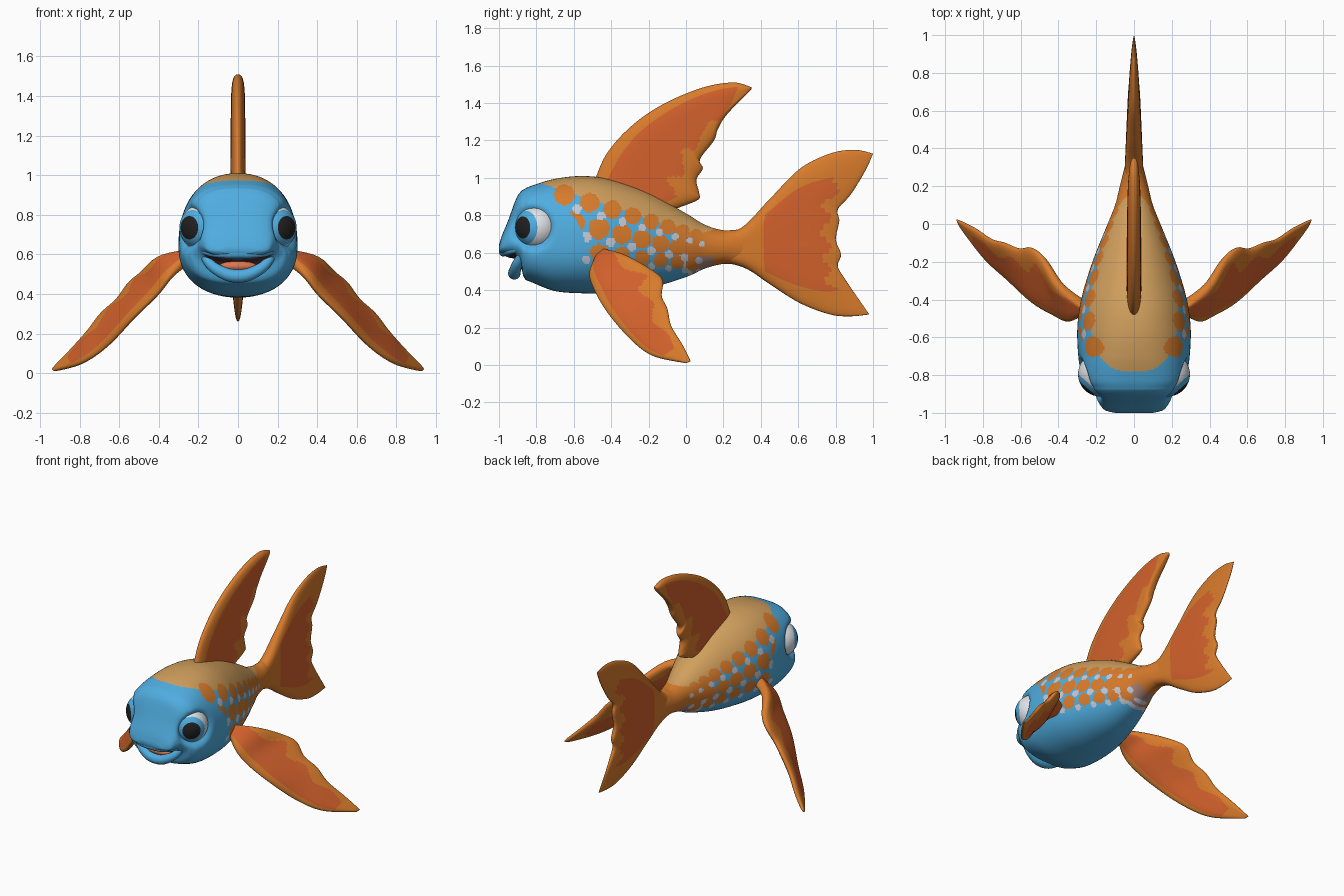
import bpy, bmesh, math
from mathutils import Vector

cube = bpy.data.objects.get("Cube")
if cube:
    bpy.data.objects.remove(cube, do_unlink=True)


def material(name, rgb):
    m = bpy.data.materials.new(name)
    m.use_nodes = True
    m.diffuse_color = (*rgb, 1)
    bsdf = next(n for n in m.node_tree.nodes if n.type == 'BSDF_PRINCIPLED')
    bsdf.inputs["Base Color"].default_value = (*rgb, 1)
    bsdf.inputs["Roughness"].default_value = .7
    return m


BLUE, TAN, ORANGE, DEEP, PALE, BLACK, WHITE, MOUTH, TONGUE, MAUVE = range(10)
MATS = [material("sky_blue", (.08, .42, .75)), material("tan", (.64, .35, .11)),
        material("orange", (.69, .2, .025)), material("deep_orange", (.65, .12, .025)),
        material("pale_grey", (.55, .59, .68)), material("pupil_black", (.015, .015, .015)),
        material("eye_white", (.75, .77, .8)), material("mouth_brown", (.1, .03, .025)),
        material("tongue_coral", (.72, .18, .08)), material("mauve", (.4, .22, .18))]


def finish(obj, slots=MATS):
    """Give the object its colours and smooth shading."""
    for m in slots:
        obj.data.materials.append(m)
    for p in obj.data.polygons:
        p.use_smooth = True
    return obj


def from_bmesh(name, bm):
    bmesh.ops.remove_doubles(bm, verts=bm.verts, dist=.0004)
    bmesh.ops.recalc_face_normals(bm, faces=bm.faces)
    mesh = bpy.data.meshes.new(name)
    bm.to_mesh(mesh)
    bm.free()
    obj = bpy.data.objects.new(name, mesh)
    bpy.context.collection.objects.link(obj)
    return finish(obj)


def spline(pts, u):
    """Smooth curve through pts, with u from 0 to 1."""
    n = len(pts) - 1
    f = min(max(u, 0), 1) * n
    i = min(int(f), n - 1)
    t = f - i
    quad = zip(pts[max(i - 1, 0)], pts[i], pts[i + 1], pts[min(i + 2, n)])
    return [b + .5 * t * (c - a + t * (2 * a - 5 * b + 4 * c - d + t * (3 * (b - c) + d - a)))
            for a, b, c, d in quad]


# Body sections: y, bottom, top, half width, height of widest point, squareness
SECTIONS = [(-1, .605, .64, .1, .62, 2), (-.985, .59, .69, .155, .63, 2.2),
            (-.95, .575, .775, .185, .66, 2.4), (-.91, .565, .885, .215, .69, 2.7),
            (-.885, .54, .925, .24, .68, 2.8), (-.865, .465, .94, .255, .67, 2.8),
            (-.82, .44, .96, .28, .66, 2.7), (-.7, .395, .995, .295, .65, 2.4),
            (-.55, .383, 1.01, .3, .64, 2.2), (-.4, .385, .99, .28, .64, 2.1),
            (-.2, .41, .92, .22, .64, 2), (0, .47, .81, .14, .64, 2),
            (.1, .515, .75, .1, .64, 2), (.2, .54, .72, .075, .63, 2),
            (.3, .54, .72, .05, .63, 2), (.45, .59, .67, .015, .63, 2)]

# Rows of scale spots that shrink toward the tail, with pale gaps between
SPOTS = []
for y, z, slope, r in ((-.65, .91, -.31, .055), (-.6, .76, -.24, .06), (-.6, .62, -.13, .049)):
    step = .135
    while y < .06:
        SPOTS.append((y, z, r, ORANGE))
        SPOTS.append((y + step / 2, z + slope * step / 2 - r, r * .45, PALE))
        y, z = y + step, z + slope * step
        step, r = step * .9, r * .94


def body_colour(x, y, z):
    a = abs(x)
    if -.95 < y < -.84 and a < .17 and .49 + 3.7 * a * a < z < .6:
        return MOUTH
    front = -.78 + 12 * max(0, a - .15) ** 2
    line = .715 - .33 * y
    if y < front - .03 or y < -.71 and z < line:
        return BLUE
    for sy, sz, r, colour in SPOTS:
        if (y - sy) ** 2 + (z - sz) ** 2 < r * r and y < .1:
            return colour
    if z > line and y < .16 - 10 * a * a:
        return PALE if y < front else TAN
    rear = y + .5 * (z - .5)
    if rear > .03:
        return MAUVE if z < .58 and y < .15 else ORANGE
    return PALE if rear > 0 and z < .6 else BLUE


def make_body():
    bm = bmesh.new()
    rings, around, n = [], 192, len(SECTIONS) - 1
    stations = [0]
    for i in range(n):
        k = max(6, round((SECTIONS[i + 1][0] - SECTIONS[i][0]) / .0065))
        stations += [(i + (j + 1) / k) / n for j in range(k)]
    for u in stations:
        y, low, high, w, mid, sq = spline(SECTIONS, u)
        ring = []
        for j in range(around):
            ang = 2 * math.pi * j / around
            c, s = math.cos(ang), math.sin(ang)
            x = math.copysign(abs(c) ** (2 / sq), c) * w
            z = mid + math.copysign(abs(s) ** (2 / sq), s) * ((high - mid) if s > 0 else (mid - low))
            # Hollow eye sockets
            d = math.hypot(y + .83, z - .735)
            x *= 1 - .28 * math.exp(-(d / .1) ** 4)
            ring.append(bm.verts.new((x, y, z)))
        rings.append(ring)
    for a, b in zip(rings, rings[1:]):
        for j in range(around):
            k = (j + 1) % around
            f = bm.faces.new((a[j], a[k], b[k], b[j]))
            f.material_index = body_colour(*f.calc_center_median())
    bm.faces.new(rings[0])
    bm.faces.new(rings[-1]).material_index = ORANGE
    return from_bmesh("body", bm)


def make_fin(name, lead, trail, thick, deep, end=None, rows=64, cols=44):
    """Fin between two edge curves, with rounded rims and a deeper coloured middle."""
    def point(s, t):
        p = Vector(spline(lead, s)).lerp(Vector(spline(trail, s)), t)
        if end:
            p += s * s * (Vector(spline(end, t)) - Vector(lead[-1]).lerp(Vector(trail[-1]), t))
        return p

    bm = bmesh.new()
    ss = [math.sin(math.pi / 2 * i / rows) for i in range(rows + 1)]
    ts = [(1 - math.cos(math.pi * j / cols)) / 2 for j in range(cols + 1)]
    for side in (-1, 1):
        grid = []
        for s in ss:
            row = []
            for t in ts:
                a, b = min(max(s, .03), .95), min(max(t, .03), .97)
                ds = point(a + .02, b) - point(a - .02, b)
                dt = point(a, b + .02) - point(a, b - .02)
                h = thick[0] + (thick[1] - thick[0]) * s
                h *= math.sqrt(max(0, (1 - (2 * t - 1) ** 4) * (1 - s ** 8)))
                row.append(bm.verts.new(point(s, t) + ds.cross(dt).normalized() * h * side))
            grid.append(row)
        for i in range(rows):
            for j in range(cols):
                f = bm.faces.new((grid[i][j], grid[i + 1][j], grid[i + 1][j + 1], grid[i][j + 1]))
                f.material_index = DEEP if deep(ss[i], ts[j]) else ORANGE
    return from_bmesh(name, bm)


def flat(*pts):
    return [(0, y, z) for y, z in pts]


def side_deep(s, t):
    return .12 < t < .72 + .09 * math.sin(26 * s) and s < .88


def tail_deep(s, t):
    return .13 < t < .87 and .3 < s < .78 + .07 * math.sin(38 * t)


make_body()

# Dorsal fin
make_fin("dorsal_fin",
         flat((-.5, .95), (-.43, 1.12), (-.3, 1.27), (-.13, 1.39), (.08, 1.48), (.25, 1.51), (.35, 1.485)),
         flat((-.1, .82), (.06, .88), (.07, .92), (.055, .99), (.09, 1.05), (.075, 1.1),
              (.15, 1.2), (.17, 1.26), (.22, 1.34), (.35, 1.475)),
         (.04, .034), side_deep)

# Tail fin
make_fin("tail_fin",
         flat((.14, .71), (.29, .73), (.45, .89), (.61, 1.05), (.77, 1.13), (.9, 1.15), (1, 1.13)),
         flat((.14, .56), (.31, .52), (.45, .43), (.61, .33), (.77, .27), (.88, .26), (.98, .27)),
         (.055, .02), tail_deep,
         flat((1, 1.13), (.96, 1.04), (.88, .91), (.81, .83), (.82, .77), (.8, .67), (.83, .59),
              (.81, .53), (.85, .46), (.89, .4), (.98, .27)))

# Side fins and eyes
LEAD = [(.25, -.47, .57), (.34, -.515, .49), (.41, -.49, .4), (.53, -.42, .28),
        (.66, -.3, .14), (.79, -.18, .05), (.93, 0, .01)]
TRAIL = [(.25, -.43, .61), (.4, -.31, .58), (.49, -.17, .5), (.55, -.125, .45), (.61, -.13, .37),
         (.69, -.1, .3), (.76, -.08, .21), (.85, -.02, .11), (.94, .025, .02)]
for side, sx in (("left", 1), ("right", -1)):
    make_fin(side + "_side_fin", [(sx * x, y, z) for x, y, z in LEAD],
             [(sx * x, y, z) for x, y, z in TRAIL], (.035, .02), side_deep)
    bpy.ops.mesh.primitive_uv_sphere_add(segments=48, ring_count=48, radius=.118,
                                         location=(sx * .178, -.795, .735))
    eye = finish(bpy.context.object)
    eye.name = side + "_eye"
    eye.rotation_euler = Vector((sx * .66, -.75, 0)).to_track_quat('Z', 'Y').to_euler()
    for p in eye.data.polygons:
        height = p.center.z / .118
        p.material_index = BLACK if height > .86 else BLUE if height > .66 else WHITE


# Lips
def make_lip(name, half, radius):
    pts = half + [(-x, y, z) for x, y, z in reversed(half[:-1])]
    curve = bpy.data.curves.new(name, 'CURVE')
    curve.dimensions = '3D'
    curve.bevel_depth = radius
    curve.bevel_resolution = 5
    curve.use_fill_caps = True
    line = curve.splines.new('POLY')
    line.points.add(40)
    for i, p in enumerate(line.points):
        p.co = (*spline(pts, i / 40), 1)
        p.radius = .55 + .45 * math.sin(math.pi * i / 40)
    line.use_smooth = True
    obj = bpy.data.objects.new(name, curve)
    bpy.context.collection.objects.link(obj)
    curve.materials.append(MATS[BLUE])


make_lip("upper_lip", [(.19, -.87, .625), (.155, -.935, .61), (.085, -.97, .602), (0, -.978, .602)], .022)
make_lip("lower_lip", [(.185, -.86, .615), (.135, -.9, .545), (.065, -.915, .502), (0, -.918, .49)], .034)

# Tongue
bpy.ops.mesh.primitive_uv_sphere_add(segments=32, ring_count=16, radius=1, location=(0, -.885, .54))
tongue = finish(bpy.context.object, [MATS[TONGUE]])
tongue.name = "tongue"
tongue.scale = (.095, .04, .03)
